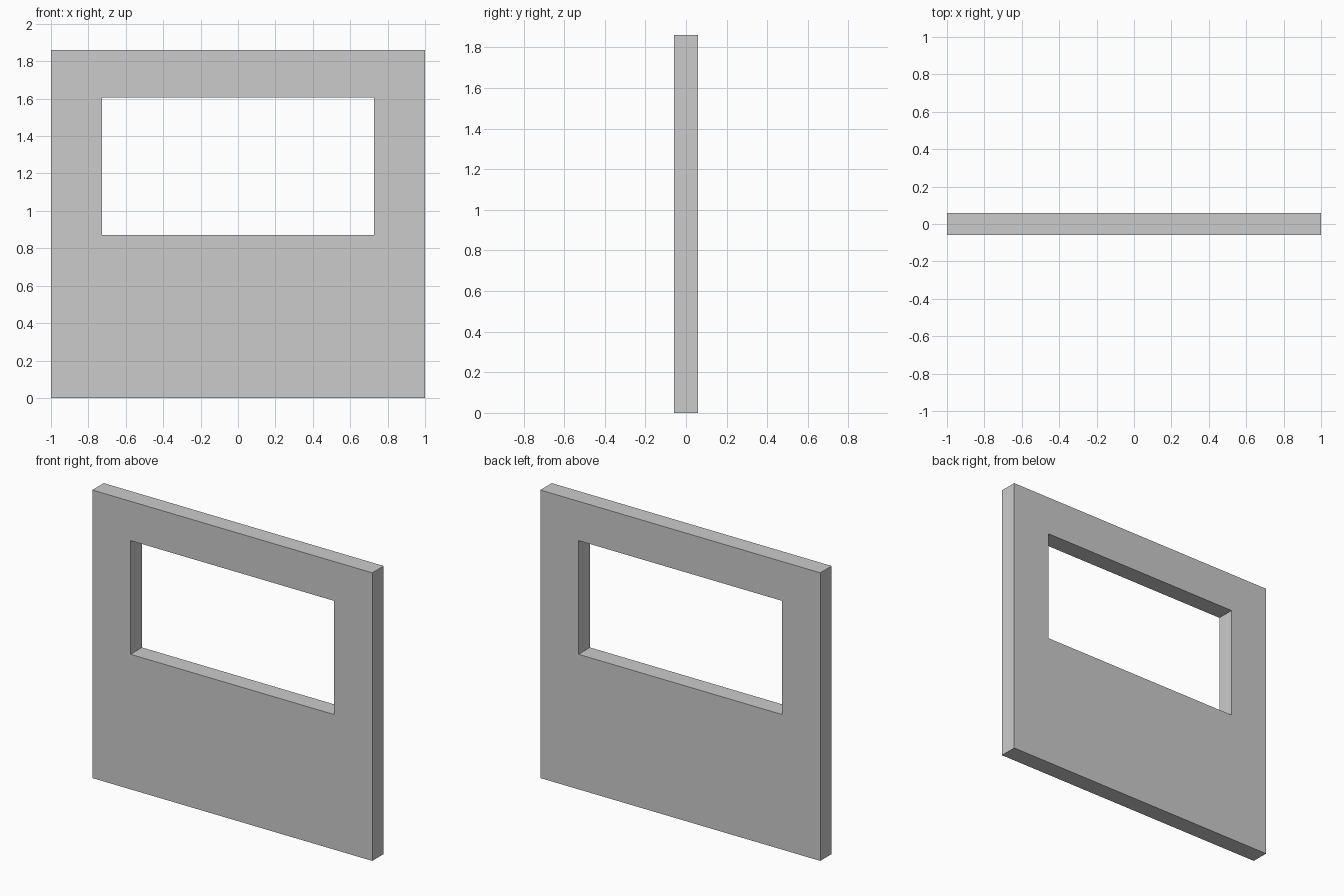
import bpy, bmesh

if "Cube" in bpy.data.objects:
    bpy.data.objects.remove(bpy.data.objects["Cube"])

WIDTH, HEIGHT, DEPTH = 2.0, 1.86, 0.116
WINDOW_HALF, SILL, LINTEL = 0.727, 0.872, 1.606


def rectangle(bm, half, bottom, top):
    """Four corners of an upright rectangle on the front plane."""
    y = -DEPTH / 2
    corners = [(-half, bottom), (half, bottom), (half, top), (-half, top)]
    return [bm.verts.new((x, y, z)) for x, z in corners]


bm = bmesh.new()

# Front face: a frame of four panels around the window opening
outer = rectangle(bm, WIDTH / 2, 0, HEIGHT)
inner = rectangle(bm, WINDOW_HALF, SILL, LINTEL)
for i in range(4):
    j = (i + 1) % 4
    bm.faces.new((outer[i], outer[j], inner[j], inner[i]))

# Thickness: extrude to the back, closing the outer edges and window reveals
front = bm.faces[:]
extruded = bmesh.ops.extrude_face_region(bm, geom=front, use_keep_orig=True)
back = [v for v in extruded["geom"] if isinstance(v, bmesh.types.BMVert)]
bmesh.ops.translate(bm, verts=back, vec=(0, DEPTH, 0))
bmesh.ops.recalc_face_normals(bm, faces=bm.faces[:])

mesh = bpy.data.meshes.new("window_wall")
bm.to_mesh(mesh)
bm.free()
wall = bpy.data.objects.new("window_wall", mesh)
bpy.context.collection.objects.link(wall)
